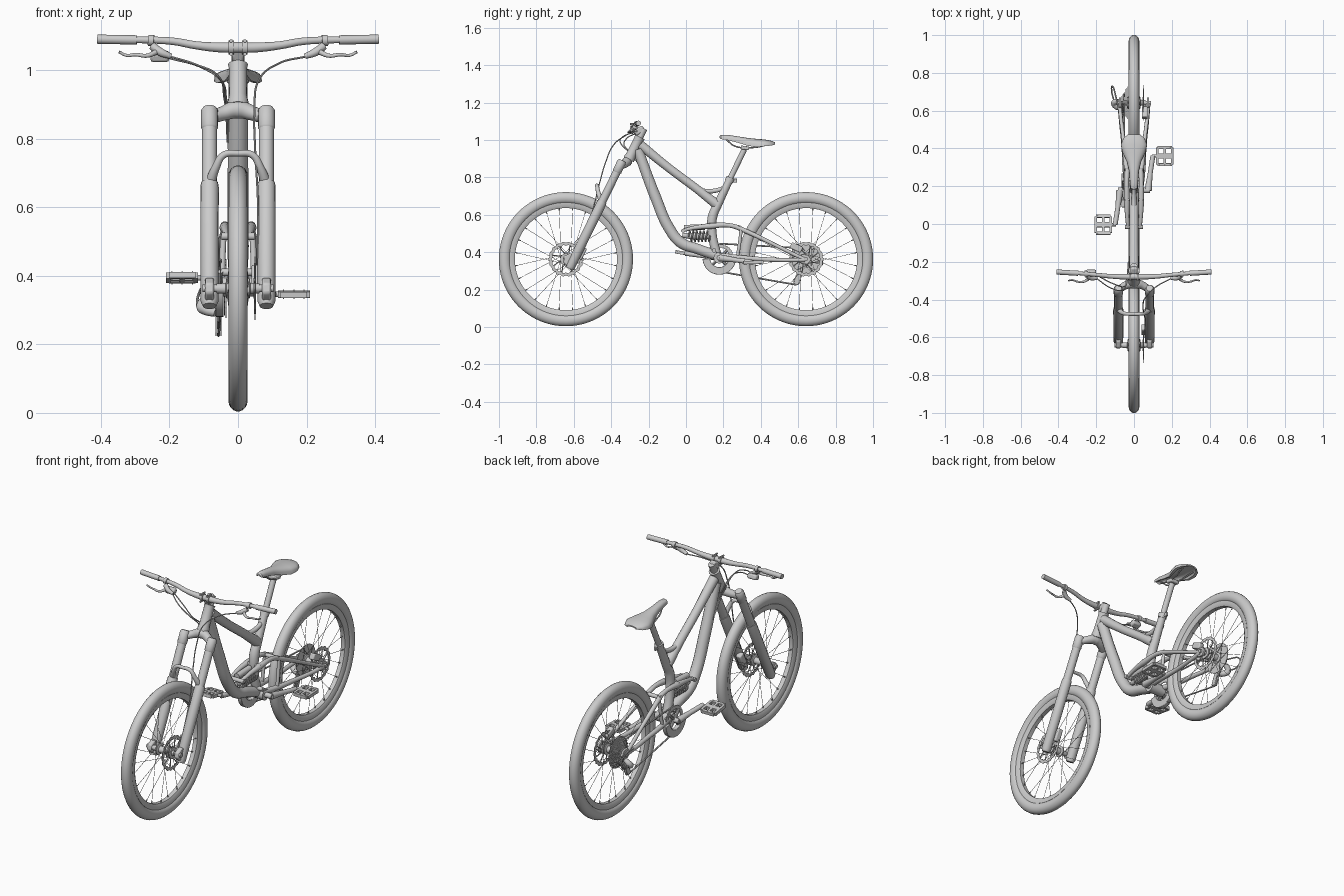
import bpy, bmesh
from math import sin, cos, pi, radians
from mathutils import Vector, Matrix

if "Cube" in bpy.data.objects:
    bpy.data.objects.remove(bpy.data.objects["Cube"])


def finish(name, bm, mirror=False, bevel=0):
    bmesh.ops.recalc_face_normals(bm, faces=bm.faces)
    me = bpy.data.meshes.new(name)
    bm.to_mesh(me)
    bm.free()
    ob = bpy.data.objects.new(name, me)
    bpy.context.collection.objects.link(ob)
    if bevel:
        b = ob.modifiers.new("Bevel", 'BEVEL')
        b.width, b.segments = bevel, 2
    if mirror:
        ob.modifiers.new("Mirror", 'MIRROR').use_mirror_merge = False
    return ob


def tube(name, pts, r, mirror=False, smooth=True, res=5):
    """Round tube through points; r is one radius or one per point."""
    rs = r if isinstance(r, (list, tuple)) else [r] * len(pts)
    cu = bpy.data.curves.new(name, 'CURVE')
    cu.dimensions, cu.bevel_depth, cu.bevel_resolution = '3D', 1.0, res
    cu.use_fill_caps, cu.resolution_u = True, 8
    if smooth and len(pts) > 2:
        sp = cu.splines.new('BEZIER')
        sp.bezier_points.add(len(pts) - 1)
        for b, p, q in zip(sp.bezier_points, pts, rs):
            b.co, b.radius = p, q
            b.handle_left_type = b.handle_right_type = 'AUTO'
    else:
        sp = cu.splines.new('POLY')
        sp.points.add(len(pts) - 1)
        for b, p, q in zip(sp.points, pts, rs):
            b.co, b.radius = (*p, 1), q
    tmp = bpy.data.objects.new(name + "_path", cu)
    bpy.context.collection.objects.link(tmp)
    bpy.context.view_layer.update()
    me = bpy.data.meshes.new_from_object(tmp.evaluated_get(bpy.context.evaluated_depsgraph_get()))
    bpy.data.objects.remove(tmp)
    bm = bmesh.new()
    bm.from_mesh(me)
    bpy.data.meshes.remove(me)
    bmesh.ops.remove_doubles(bm, verts=bm.verts, dist=1e-5)
    return finish(name, bm, mirror)


def revolve(name, prof, c, n=64, teeth=0, depth=0.0):
    """Closed (x, radius) profile spun about an x-wise axis at c = (y, z)."""
    n = teeth * 4 or n
    bm = bmesh.new()
    rings = []
    for i in range(n):
        a = 2 * pi * i / n
        k = depth * cos(teeth * a)
        rings.append([bm.verts.new((x, c[0] + (r + k) * cos(a), c[1] + (r + k) * sin(a))) for x, r in prof])
    for i in range(n):
        A, B = rings[i], rings[(i + 1) % n]
        for j in range(len(prof)):
            m = (j + 1) % len(prof)
            bm.faces.new((A[j], A[m], B[m], B[j]))
    return finish(name, bm)


def disc(name, x0, x1, r, c, r0=0.003, **kw):
    return revolve(name, [(x0, r0), (x0, r), (x1, r), (x1, r0)], c, **kw)


def rods(name, pairs, r, mirror=False, seg=6):
    bm = bmesh.new()
    for p, q in pairs:
        p, q = Vector(p), Vector(q)
        m = Matrix.Translation((p + q) / 2) @ (q - p).to_track_quat('Z', 'Y').to_matrix().to_4x4()
        bmesh.ops.create_cone(bm, cap_ends=True, segments=seg, radius1=r, radius2=r, depth=(q - p).length, matrix=m)
    return finish(name, bm, mirror)


def boxes(name, items, rot=0, pivot=(0, 0, 0), bevel=0.003):
    """Boxes (centre, size) tilted about x around a pivot."""
    bm = bmesh.new()
    for c, s in items:
        m = Matrix.Translation(pivot) @ Matrix.Rotation(radians(rot), 4, 'X') @ Matrix.Translation(c) @ Matrix.Diagonal((*s, 1))
        bmesh.ops.create_cube(bm, size=1, matrix=m)
    return finish(name, bm, False, bevel)


def plate(name, yz, x0, x1, mirror=False, bevel=0.002):
    bm = bmesh.new()
    f = bm.faces.new([bm.verts.new((x0, y, z)) for y, z in yz])
    g = bmesh.ops.extrude_face_region(bm, geom=[f])
    bmesh.ops.translate(bm, verts=[v for v in g['geom'] if isinstance(v, bmesh.types.BMVert)], vec=(x1 - x0, 0, 0))
    return finish(name, bm, mirror, bevel)


def ring_pt(c, x, r, a):
    return (x, c[0] + r * cos(a), c[1] + r * sin(a))


# Wheels: tyre, rim, hub, spokes, nipples, brake rotor
def wheel(tag, c):
    tyre = [(0.028 * cos(2 * pi * i / 18), 0.327 + 0.032 * sin(2 * pi * i / 18)) for i in range(18)]
    revolve(tag + "_tyre", tyre, c, 80)
    revolve(tag + "_rim", [(-.012, .273), (.012, .273), (.018, .284), (.019, .303), (-.019, .303), (-.018, .284)], c, 80)
    revolve(tag + "_hub", [(-.062, .003), (-.062, .014), (-.036, .016), (-.034, .03), (-.028, .03), (-.024, .018),
                           (.024, .018), (.028, .03), (.034, .03), (.036, .016), (.062, .014), (.062, .003)], c, 32)
    sp, nip = [], []
    for i in range(24):
        a = 2 * pi * (i + .5) / 24
        s = 1 if i % 2 else -1
        off = 1.2 if (i // 2) % 2 else -1.2
        p, q = Vector(ring_pt(c, .031 * s, .027, a + off)), Vector(ring_pt(c, .004 * s, .275, a))
        sp.append((p, q))
        nip.append((q, q.lerp(p, .05)))
    rods(tag + "_spokes", sp, .0011)
    rods(tag + "_spoke_nipples", nip, .003)
    disc(tag + "_rotor_ring", .048, .051, .091, c, r0=.074, teeth=18, depth=.003)
    rods(tag + "_rotor_arms", [(ring_pt(c, .0495, .02, 2 * pi * i / 8), ring_pt(c, .0495, .077, 2 * pi * i / 8 + .5)) for i in range(8)], .003)
    disc(tag + "_rotor_carrier", .045, .053, .03, c, n=32)


F, R, BB = (-.642, .363), (.642, .363), (.178, .37)
wheel("front", F)
wheel("rear", R)

# Suspension fork
S = Vector((0, .44, .898))
low, low_x = Vector((.083, -.617, .325)), .083
tube("fork_lower_legs", [low - S * .015, low, low + S * .37, low + S * .385], [.02, .026, .027, .025], True, False)
tube("fork_upper_legs", [low + S * .37, low + S * .56], .022, True)
tube("fork_crown_caps", [low + S * .56, low + S * .565, low + S * .62, low + S * .63], [.022, .025, .025, .018], True, False)
tube("fork_crown", [(-.08, -.35, .86), (-.045, -.325, .873), (0, -.315, .885), (.045, -.325, .873), (.08, -.35, .86)],
     [.018, .021, .027, .021, .018])
tube("fork_brace", [(-.084, -.445, .66), (-.065, -.468, .715), (-.042, -.475, .752), (0, -.477, .757),
                    (.042, -.475, .752), (.065, -.468, .715), (.084, -.445, .66)], [.017, .012, .01, .009, .01, .012, .017])
plate("fork_dropouts", [(-.66, .35), (-.655, .378), (-.62, .395), (-.58, .37), (-.60, .315), (-.635, .325)], .07, .096, True, .006)
rods("front_axle", [((-.104, *F), (.104, *F))], .011, seg=20)
boxes("front_caliper", [((0, 0, 0), (.032, .035, .07))], -26, (.055, -.56, .395), bevel=.006)

# Head tube, stem and handlebar
hb = Vector((0, -.306, .895))
tube("head_tube", [hb, hb + S * .012, hb + S * .03, hb + S * .12, hb + S * .135], [.03, .031, .027, .026, .029], False, False)
tube("steerer_spacers", [hb + S * .13, hb + S * .185], .019)
boxes("stem_body", [((0, 0, 0), (.036, .055, .036))], 26, (0, -.25, 1.05), bevel=.008)
rods("stem_clamps", [((.012, -.279, 1.066), (.027, -.279, 1.066))], .02, True, 20)
rods("stem_face_bolts", [((x, -.3, 1.066 + d), (x, -.26, 1.066 + d)) for x in (-.02, .02) for d in (-.019, .019)], .005, seg=10)
bar = [(0, -.279, 1.066), (.05, -.279, 1.066), (.12, -.277, 1.072), (.19, -.27, 1.084), (.28, -.262, 1.088), (.4, -.254, 1.09)]
tube("handlebar", [(-x, y, z) for x, y, z in bar[:0:-1]] + bar, [.01, .01, .011, .012, .015, .016, .015, .012, .011, .01, .01])
rods("grips", [((.295, -.261, 1.088), (.41, -.254, 1.09))], .0135, True, 20)
rods("lever_clamps", [((.245, -.264, 1.086), (.262, -.263, 1.087))], .016, True, 16)
tube("brake_cylinders", [(.25, -.275, 1.07), (.225, -.287, 1.052), (.195, -.287, 1.04)], [.012, .012, .008], True)
tube("brake_levers", [(.24, -.29, 1.052), (.265, -.305, 1.042), (.30, -.305, 1.045), (.325, -.297, 1.043), (.347, -.3, 1.053)],
     [.008, .006, .005, .0045, .004], True)
boxes("gear_shifter", [((0, 0, 0), (.055, .035, .028))], 20, (-.228, -.26, 1.04), bevel=.008)

# Cables and hoses
tube("front_brake_hose", [(.2, -.287, 1.04), (.12, -.33, 1.02), (.06, -.39, .97), (.048, -.43, .88), (.05, -.462, .77),
                          (.058, -.5, .62), (.058, -.56, .45)], .003, res=2)
tube("rear_brake_hose", [(-.2, -.287, 1.04), (-.12, -.34, 1.015), (-.06, -.35, .985), (-.04, -.29, .92), (-.03, -.2, .79)], .003, res=2)
tube("gear_cable", [(-.2, -.27, 1.035), (-.1, -.32, 1.005), (-.05, -.33, .97), (-.035, -.28, .92), (-.027, -.19, .77)], .003, res=2)

# Main frame
tube("top_tube", [(0, -.245, .975), (0, -.1, .857), (0, .06, .737), (0, .165, .655)], [.026, .023, .023, .027], False)
tube("down_tube", [(0, -.258, .95), (0, -.165, .70), (0, -.085, .52), (0, -.025, .45), (0, .06, .418), (0, .17, .38)],
     [.028, .03, .03, .03, .028, .028])
tube("seat_tube", [(0, .172, .36), (0, .14, .5), (0, .142, .59), (0, .175, .665), (0, .232, .785)], [.025, .024, .026, .023, .02])
tube("seat_tube_gusset", [(0, .06, .737), (0, .1, .727), (0, .16, .73), (0, .215, .748)], [.012, .013, .012, .012])
rods("bottom_bracket_shell", [((-.045, *BB), (.045, *BB))], .03, seg=32)

# Seat post and saddle
tube("seat_collar", [(0, .229, .777), (0, .239, .8)], .0235)
boxes("seat_clamp_lever", [((0, 0, 0), (.014, .022, .022))], 0, (0, .262, .783))
tube("seat_post", [(0, .232, .785), (0, .312, .95)], .0155)
boxes("saddle_clamp", [((0, 0, 0), (.055, .045, .02))], -8, (0, .315, .958), bevel=.005)
tube("saddle_rails", [(.008, .215, 1.003), (.02, .26, .968), (.022, .36, .96), (.035, .44, .975)], .004, True, res=2)
bm = bmesh.new()
rows = []
for y, w, z, d in [(.18, .008, 1.022, .012), (.187, .018, 1.027, .022), (.22, .022, 1.028, .028), (.28, .026, 1.019, .034),
                   (.33, .038, 1.011, .042), (.38, .062, 1.006, .044), (.42, .070, 1.003, .036), (.455, .056, .996, .026), (.475, .03, .988, .013)]:
    outer = [(w * cos(a), z - d + d * sin(a) ** .6) for a in [pi * i / 14 for i in range(15)]]
    inner = [(-w * .75 * cos(a), z - d + d * .45 * sin(a)) for a in [pi * i / 8 for i in range(9)]]
    rows.append([bm.verts.new((x, y, h)) for x, h in outer + inner])
for A, B in zip(rows, rows[1:]):
    for j in range(len(A)):
        k = (j + 1) % len(A)
        bm.faces.new((A[j], A[k], B[k], B[j]))
bm.faces.new(rows[0])
bm.faces.new(rows[-1])
finish("saddle", bm)

# Rear suspension: stays, rocker, shock
tube("chain_stays", [(.03, .16, .385), (.046, .28, .372), (.055, .42, .362), (.07, .56, .358), (.074, .635, .36)],
     [.016, .014, .012, .011, .013], True)
tube("seat_stays", [(.036, .27, .535), (.048, .36, .495), (.06, .48, .437), (.073, .6, .378), (.074, .635, .362)],
     [.013, .012, .01, .01, .012], True)
tube("stay_braces", [(.042, .295, .525), (.045, .288, .46), (.046, .275, .375)], .009, True)
rods("stay_bridge", [((-.042, .285, .53), (.042, .285, .53))], .009, seg=12)
tube("rocker_links", [(.032, -.02, .515), (.036, .04, .53), (.038, .13, .54), (.038, .22, .545), (.036, .29, .53)],
     [.009, .011, .016, .012, .013], True)
rods("pivot_bolts", [((-.048, y, z), (.048, y, z)) for y, z in [(.13, .543), (.285, .53), (-.015, .515), (.15, .41)]], .011, seg=16)
tube("shock_body", [(0, -.02, .49), (0, .05, .485), (0, .14, .485)], [.012, .02, .014], False, False)
tube("shock_spring", [(.028 * cos(t * .7), .015 + t * .0021, .485 + .028 * sin(t * .7)) for t in range(55)], .0045, False, False, 2)
tube("shock_reservoir", [(0, -.01, .53), (0, .1, .535)], .016)
plate("rear_dropouts", [(.60, .355), (.62, .39), (.655, .385), (.67, .36), (.65, .335), (.62, .338)], .068, .08, True)
rods("rear_axle", [((-.09, *R), (.09, *R))], .01, seg=20)
boxes("rear_caliper", [((0, 0, 0), (.03, .065, .034))], -25, (.057, .59, .425), bevel=.006)

# Drivetrain
for i in range(8):
    x = -.034 - i * .0042
    disc(f"sprocket_{i + 1}", x - .002, x, .084 - i * .0072, R, r0=.012, teeth=28 - i * 2, depth=.002)
disc("chain_ring", -.053, -.049, .075, BB, r0=.055, teeth=32, depth=.002)
rods("chain_ring_arms", [((-.054, *BB), ring_pt(BB, -.052, .06, pi / 4 + i * pi / 2)) for i in range(4)], .008, seg=10)
arc = [pi * (1.02 + .96 * i / 16) for i in range(17)]
plate("bash_guard", [ring_pt(BB, 0, .09, a)[1:] for a in arc] + [ring_pt(BB, 0, .05, a)[1:] for a in arc[::-1]], -.066, -.042)
pulley = [(.612, .292), (.592, .245)]
for i, p in enumerate(pulley):
    disc(f"pulley_{i + 1}", -.06, -.054, .02, p, teeth=12, depth=.0015)
boxes("derailleur_cage", [((s, 0, 0), (.003, .028, .082)) for s in (-.007, .007)], -23, (-.057, .602, .267))
tube("derailleur_body", [(-.08, .65, .34), (-.105, .64, .312), (-.09, .62, .30), (-.066, .612, .292)], [.012, .017, .016, .012])
tube("derailleur_cable", [(-.074, .56, .365), (-.095, .67, .37), (-.115, .73, .345), (-.118, .70, .315), (-.105, .65, .31)], .004, res=2)
rods("chain", [((-.051, .18, .446), (-.051, .64, .421)), ((-.051, .69, .335), (-.057, .632, .293)),
               ((-.057, .595, .29), (-.057, .612, .245)), ((-.057, .59, .226), (-.051, .19, .295))], .0045)

# Cranks and flat pedals
rods("crank_spindle", [((-.085, *BB), (.085, *BB))], .014, seg=20)
for side, sx, py, pz, tilt in [("right", 1, .36, .346, 2), ("left", -1, -.004, .394, -9)]:
    tube(side + "_crank", [(sx * .075, *BB), (sx * .086, (BB[0] + py) / 2, (BB[1] + pz) / 2), (sx * .1, py, pz)],
         [.019, .013, .013], False)
    rods(side + "_pedal_axle", [(((sx * .095), py, pz), (sx * .2, py, pz))], .008, seg=12)
    bits = [((0, s * .046, 0), (.078, .016, .018)) for s in (-1, 1)]
    bits += [((x, 0, 0), (.014, .088, .018)) for x in (-.04, 0, .04)] + [((0, 0, 0), (.09, .026, .018))]
    bits += [((x, s * .047, 0), (.003, .003, .024)) for x in (-.03, 0, .03) for s in (-1, 1)]
    boxes(side + "_pedal", bits, tilt, (sx * .163, py, pz), bevel=.001)

# Smooth shading with crisp edges
bpy.ops.object.select_all(action='SELECT')
bpy.context.view_layer.objects.active = bpy.data.objects["saddle"]
bpy.ops.object.shade_smooth_by_angle(angle=radians(35))
